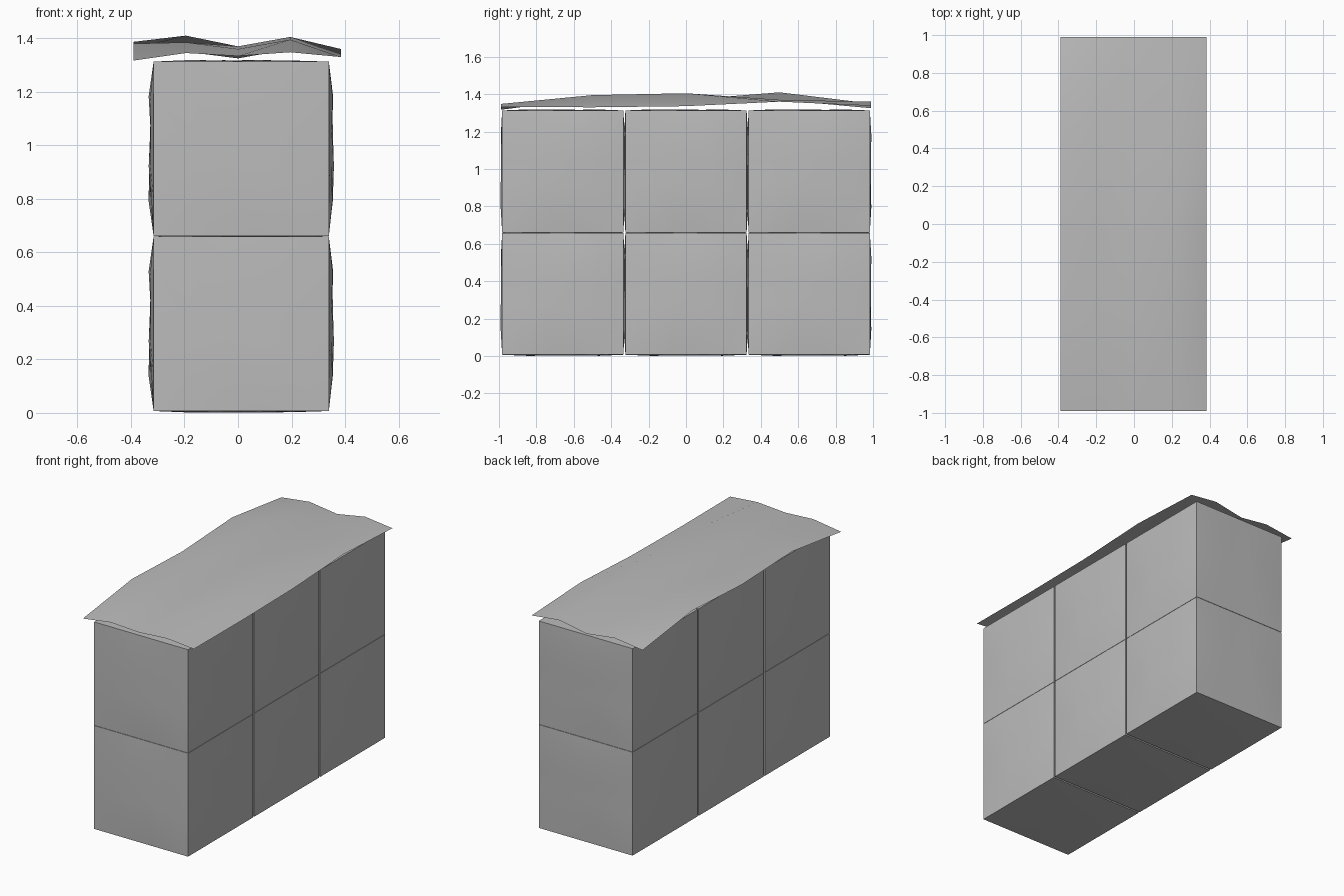
import bpy, bmesh, math, random
from mathutils import Vector

default = bpy.data.objects.get("Cube")
if default:
    bpy.data.objects.remove(default, do_unlink=True)

stone = bpy.data.materials.new("grey stone")
stone.use_nodes = True
GREY = (0.5, 0.5, 0.5, 1)
stone.diffuse_color = GREY
stone.node_tree.nodes["Principled BSDF"].inputs["Base Color"].default_value = GREY


def add_object(name, bm, angle):
    mesh = bpy.data.meshes.new(name)
    bm.to_mesh(mesh)
    bm.free()
    mesh.materials.append(stone)
    obj = bpy.data.objects.new(name, mesh)
    bpy.context.collection.objects.link(obj)
    bpy.ops.object.select_all(action='DESELECT')
    obj.select_set(True)
    bpy.context.view_layer.objects.active = obj
    bpy.ops.object.shade_smooth_by_angle(angle=math.radians(angle))
    return obj


def stone_block(name, centre, size, bulge):
    """Box with straight edges and gently uneven, bulging faces."""
    rng = random.Random(4)
    bm = bmesh.new()
    bmesh.ops.create_cube(bm, size=1)
    bmesh.ops.subdivide_edges(bm, edges=bm.edges[:], cuts=4, use_grid_fill=True)
    for v in bm.verts:
        sides = [i for i in range(3) if abs(v.co[i]) > 0.499]
        shift = Vector((0, 0, 0))
        if len(sides) == 1:
            axis = sides[0]
            shift[axis] = math.copysign(bulge[axis] * rng.uniform(0.4, 1), v.co[axis])
        v.co = Vector(c + p * s for c, p, s in zip(centre, v.co, size)) + shift
    return add_object(name, bm, 40)


# Two courses of three blocks
for row, course in enumerate(("lower", "upper")):
    for col, place in enumerate(("front", "middle", "back")):
        stone_block(f"{course}_{place}_block",
                    (0.012, (col - 1) * 0.659, 0.333 + row * 0.654),
                    (0.655, 0.648, 0.652), (0.019, 0.008, 0.006))

# Thin uneven roof sheet: heights from front to back, left to right in each row
XS = (-0.39, -0.195, 0, 0.195, 0.385)
YS = (-0.99, -0.5, 0, 0.5, 0.99)
HEIGHTS = ((1.317, 1.345, 1.334, 1.348, 1.332),
           (1.38, 1.385, 1.36, 1.395, 1.33),
           (1.362, 1.37, 1.37, 1.405, 1.336),
           (1.387, 1.41, 1.37, 1.37, 1.36),
           (1.326, 1.35, 1.325, 1.36, 1.338))
bm = bmesh.new()
grid = [[bm.verts.new((x, y, z)) for x, z in zip(XS, row)]
        for y, row in zip(YS, HEIGHTS)]
for a, b in zip(grid, grid[1:]):
    for i in range(len(XS) - 1):
        bm.faces.new((a[i], a[i + 1], b[i + 1], b[i]))
add_object("roof_sheet", bm, 60)
